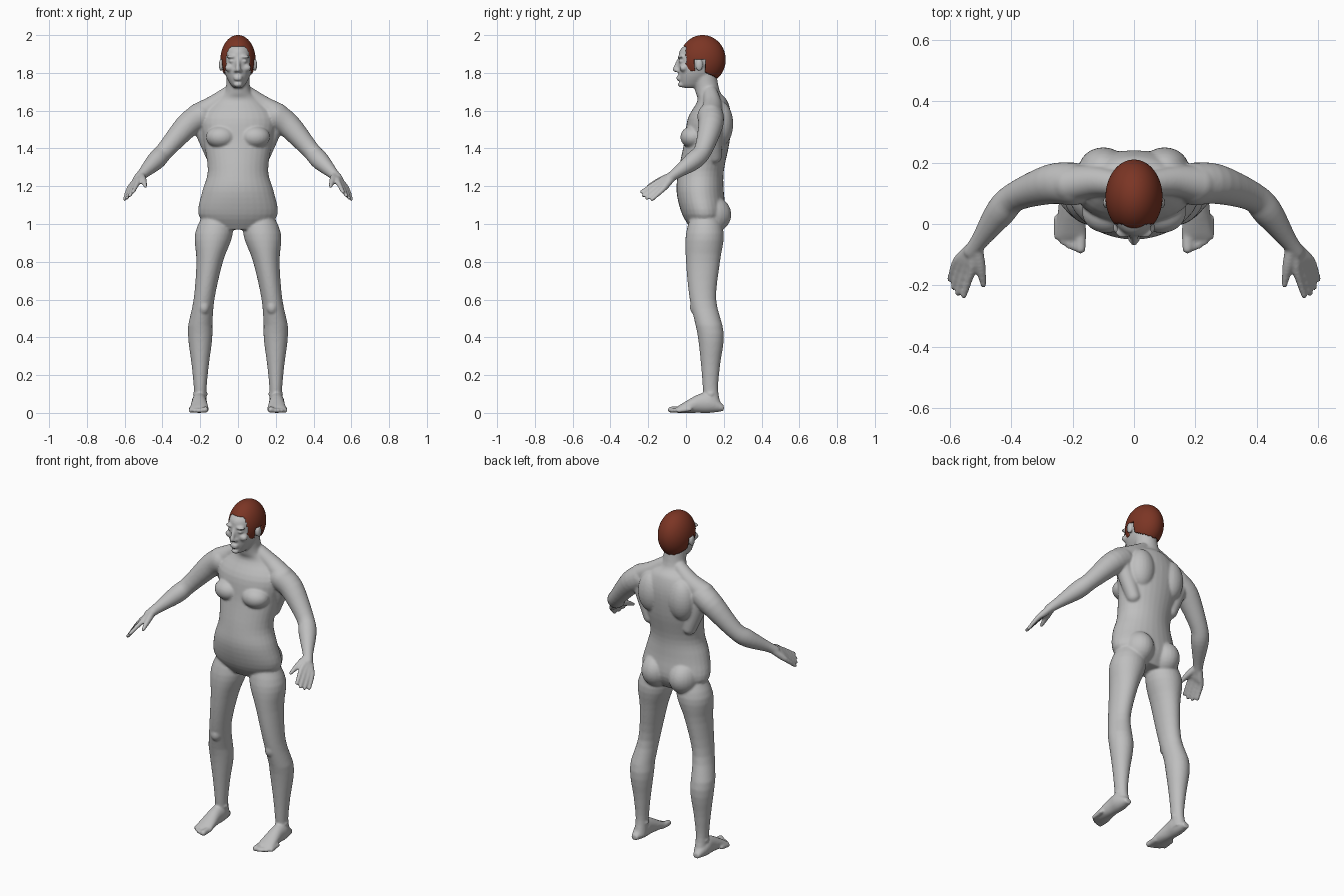
import bpy, bmesh, math
from mathutils import Vector, Matrix

cube = bpy.data.objects.get("Cube")
if cube:
    bpy.data.objects.remove(cube)

SIDES = 32
BOTH = (1, -1)
MIDDLE = (1,)
circle = [(math.cos(math.tau * i / SIDES), math.sin(math.tau * i / SIDES)) for i in range(SIDES)]


def material(name, rgb):
    mat = bpy.data.materials.new(name)
    mat.use_nodes = True
    mat.diffuse_color = (*rgb, 1)
    mat.node_tree.nodes["Principled BSDF"].inputs["Base Color"].default_value = (*rgb, 1)
    return mat


def add_object(name, bm, mat):
    for face in bm.faces:
        face.smooth = True
    mesh = bpy.data.meshes.new(name)
    bm.to_mesh(mesh)
    bm.free()
    mesh.materials.append(mat)
    obj = bpy.data.objects.new(name, mesh)
    bpy.context.collection.objects.link(obj)
    return obj


def spline(rows, steps=4):
    # Smooth curve through the given rows of values
    rows = [Vector(row) for row in rows]
    last = len(rows) - 1
    result = []
    for k in range(last):
        before, start, end, after = (rows[min(max(k + j, 0), last)] for j in (-1, 0, 1, 2))
        for s in range(steps):
            t = s / steps
            leave, arrive = (end - before) * 0.5, (after - start) * 0.5
            ease = t * t * (3 - 2 * t)
            result.append(start * (1 - ease) + end * ease
                          + leave * (t * (1 - t) ** 2) - arrive * (t * t * (1 - t)))
    return result + [rows[last]]


def bridge(rings):
    # Close a stack of point rings into a solid
    loops = [[body.verts.new(point) for point in ring] for ring in rings]
    for lower, upper in zip(loops, loops[1:]):
        for i in range(SIDES):
            j = (i + 1) % SIDES
            body.faces.new((lower[i], lower[j], upper[j], upper[i]))
    body.faces.new(loops[0])
    body.faces.new(loops[-1])


def loft(rows, centre=lambda a: 0, sides=MIDDLE, upright=True):
    # Each row: place on the axis, half width, low edge, high edge
    for side in sides:
        rings = []
        for a, half, low, high in spline(rows):
            ring = []
            for c, s in circle:
                x = side * (centre(a) + half * c)
                w = (low + high) / 2 + (high - low) / 2 * s
                ring.append((x, w, a) if upright else (x, a, w))
            rings.append(ring)
        bridge(rings)


def blob(centre, radii, sides=BOTH):
    x, y, z = centre
    for side in sides:
        place = Matrix.Translation((side * x, y, z)) @ Matrix.Diagonal((*radii, 1))
        bmesh.ops.create_uvsphere(body, u_segments=24, v_segments=16, radius=1, matrix=place)


def tube(path, sides=BOTH):
    # Round limb through rows of x, y, z, radius, with ball ends
    path = spline(path)
    for side in sides:
        points = [Vector((side * row[0], row[1], row[2])) for row in path]
        rings = []
        for k, point in enumerate(points):
            along = points[min(k + 1, len(points) - 1)] - points[max(k - 1, 0)]
            turn = along.to_track_quat('Z', 'Y')
            rings.append([point + turn @ Vector((c, s, 0)) * path[k][3] for c, s in circle])
        bridge(rings)
    for x, y, z, radius in (path[0], path[-1]):
        blob((x, y, z), (radius, radius, radius), sides)


body = bmesh.new()

# Torso and neck
loft([(.97, .14, .03, .17), (1.05, .21, -.02, .21), (1.17, .19, -.05, .2),
      (1.28, .16, -.04, .2), (1.43, .18, -.01, .23), (1.56, .2, .01, .24),
      (1.65, .13, .06, .22), (1.7, .07, .05, .18), (1.8, .06, .03, .16)])
chest = blob((.09, .04, 1.46), (.08, .07, .06))
shoulder_blades = blob((.1, .18, 1.53), (.08, .07, .12))
buttocks = blob((.09, .13, 1.05), (.087, .11, .1))
neck_muscles = tube([(.05, .13, 1.69, .04), (.13, .14, 1.63, .05), (.21, .13, 1.58, .06)])
flanks = tube([(.13, .15, 1.36, .04), (.2, .14, 1.54, .05)])


# Legs lean outwards down to the calf, then drop straight
def leg_centre(z):
    return min(.2, .27 - .15 * z)


loft([(1.08, .06, .04, .16), (.95, .1, 0, .2), (.8, .07, 0, .18), (.6, .055, .02, .16),
      (.42, .065, .06, .2), (.25, .045, .08, .18), (.12, .033, .09, .17), (.03, .035, .1, .19)],
     leg_centre, BOTH)
kneecaps = blob((.18, .05, .56), (.03, .03, .04))
ankles = blob((.2, .13, .1), (.04, .03, .02))

# Feet, and toes that shorten outwards
loft([(.2, .02, .01, .04), (.13, .04, 0, .1), (.07, .04, 0, .1), (-.02, .05, 0, .05),
      (-.05, .05, 0, .03)], lambda y: .205, BOTH, upright=False)
for toe in range(5):
    x = .174 + .019 * toe
    tip = .0025 * toe * toe - .08
    radius = .012 if toe else .017
    tube([(x, tip + .06, .02, radius), (x, tip, radius, radius)])

# Arms
tube([(.2, .13, 1.57, .07), (.27, .13, 1.52, .065), (.385, .09, 1.39, .048),
      (.435, .04, 1.335, .049), (.5, -.05, 1.27, .03), (.53, -.09, 1.24, .025)])

# Hands: fingers fan from the index to the little one, longest in the middle
wrist = Vector((.52, -.07, 1.25))
for finger in range(4):
    fan = finger / 3
    knuckle = Vector((.53, -.155, 1.22)).lerp(Vector((.58, -.125, 1.18)), fan)
    tip = Vector((.555, -.235, 1.17)).lerp(Vector((.6, -.18, 1.13)), fan)
    tip += (tip - knuckle) * math.sin(math.pi * fan) * .15
    tube([(*wrist, .02), (*wrist.lerp(knuckle, .6), .019), (*knuckle, .014), (*tip, .01)])
thumb = tube([(.51, -.09, 1.25, .02), (.5, -.14, 1.23, .017), (.49, -.2, 1.2, .01)])

# Head and face
loft([(1.72, .02, -.01, .06), (1.74, .04, -.03, .1), (1.8, .07, -.04, .16),
      (1.88, .08, -.04, .19), (1.93, .07, -.025, .18), (1.98, .03, .05, .12)])
blob((0, -.024, 1.738), (.024, .02, .015), MIDDLE)
for lip in (1.766, 1.779):
    blob((0, -.038, lip), (.025, .014, .006), MIDDLE)
brows = blob((.034, -.028, 1.885), (.028, .018, .009))
eyes = blob((.033, -.025, 1.862), (.016, .015, .009))
cheeks = blob((.045, -.013, 1.826), (.025, .022, .02))
nose = tube([(0, -.036, 1.875, .009), (0, -.059, 1.817, .013)], MIDDLE)
nostrils = blob((.013, -.044, 1.812), (.01, .014, .009))
ears = blob((.09, .07, 1.842), (.012, .02, .034))

# Fuse every part into one smooth skin
bmesh.ops.recalc_face_normals(body, faces=body.faces)
figure = add_object("body", body, material("grey skin", (.52, .52, .52)))
fuse = figure.modifiers.new("fuse", 'REMESH')
fuse.mode = 'VOXEL'
fuse.voxel_size = .006
fuse.use_smooth_shade = True
soften = figure.modifiers.new("soften", 'SMOOTH')
soften.iterations = 7

# Hair cap, trimmed around the face, ears and nape
cap = bmesh.new()
shape = Matrix.Translation((0, .088, 1.87)) @ Matrix.Diagonal((.093, .122, .13, 1))
bmesh.ops.create_uvsphere(cap, u_segments=96, v_segments=64, radius=1, matrix=shape)


def bare(point):
    face = point.y < 0 and point.z < 1.943
    ear = .045 < point.y < .1 and point.z < 1.868
    nape = point.z < 1.81 - max(0, point.y - .09) / 2
    return face or ear or nape


trimmed = [face for face in cap.faces if bare(face.calc_center_median())]
bmesh.ops.delete(cap, geom=trimmed, context='FACES')
hair = add_object("hair", cap, material("brown hair", (.2, .036, .018)))
shell = hair.modifiers.new("thickness", 'SOLIDIFY')
shell.thickness = .014
